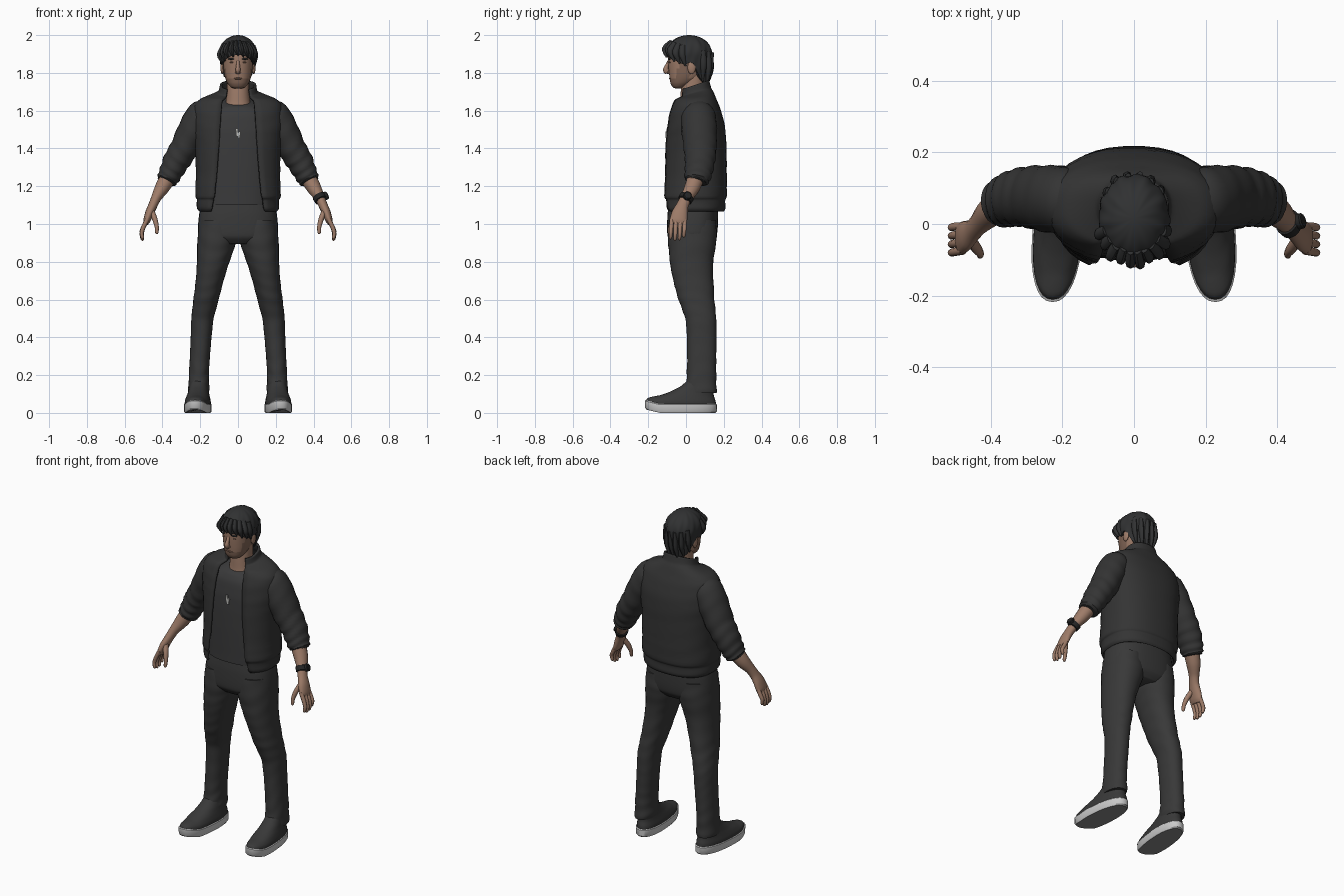
import bpy, bmesh, math
from mathutils import Vector, Matrix

if "Cube" in bpy.data.objects:
    bpy.data.objects.remove(bpy.data.objects["Cube"])

SEG = 32


def material(name, r, g, b):
    m = bpy.data.materials.new(name)
    m.diffuse_color = (r, g, b, 1)
    m.use_nodes = True
    m.node_tree.nodes["Principled BSDF"].inputs["Base Color"].default_value = m.diffuse_color
    return m


JACKET = material("charcoal_jacket", .034, .034, .034)
SHIRT = material("dark_grey_shirt", .042, .042, .043)
PANTS = material("dark_grey_pants", .040, .040, .040)
HAIR = material("black_hair", .030, .031, .032)
SKIN = material("skin", .34, .20, .14)
STUBBLE = material("stubble", .22, .13, .092)
SOLE = material("pale_sole", .60, .60, .60)
TREAD = material("grey_tread", .25, .25, .25)
BLACK = material("black_strap", .018, .018, .018)
SILVER = material("silver", .50, .50, .48)


def finish(bm, name, mats, mirror=False, rule=None, angle=50):
    bmesh.ops.remove_doubles(bm, verts=bm.verts, dist=.0002)
    bmesh.ops.recalc_face_normals(bm, faces=bm.faces)
    for f in bm.faces:
        f.smooth = True
        if rule:
            f.material_index = rule(f)
    me = bpy.data.meshes.new(name)
    bm.to_mesh(me)
    bm.free()
    for m in mats:
        me.materials.append(m)
    me.set_sharp_from_angle(angle=math.radians(angle))
    ob = bpy.data.objects.new(name, me)
    bpy.context.collection.objects.link(ob)
    if mirror:
        ob.modifiers.new("mirror", "MIRROR").use_mirror_merge = False
    return ob


def add_loft(bm, rings, closed=True, caps=True):
    """Joins a stack of equally long point rings with quads."""
    vs = [[bm.verts.new(p) for p in r] for r in rings]
    n = len(vs[0])
    for a, b in zip(vs, vs[1:]):
        for i in range(n if closed else n - 1):
            j = (i + 1) % n
            bm.faces.new((a[i], a[j], b[j], b[i]))
    if closed and caps:
        bm.faces.new(vs[0])
        bm.faces.new(vs[-1])


def loft(name, rings, mats, closed=True, caps=True, **kw):
    bm = bmesh.new()
    add_loft(bm, rings, closed, caps)
    return finish(bm, name, mats, **kw)


def blend(rows, k=4, tension=.38):
    """Fills in smooth in-between rows."""
    out = []
    for i in range(len(rows) - 1):
        p, q = rows[i], rows[i + 1]
        o, s = rows[max(i - 1, 0)], rows[min(i + 2, len(rows) - 1)]
        for step in range(k):
            t = step / k
            h = (2*t**3 - 3*t*t + 1, t**3 - 2*t*t + t, 3*t*t - 2*t**3, t**3 - t*t)
            out.append([h[0]*b + h[1]*tension*(c - a) + h[2]*c + h[3]*tension*(d - b)
                        for a, b, c, d in zip(o, p, q, s)])
    return out + [list(rows[-1])]


def spow(v, e):
    return math.copysign(abs(v) ** e, v)


def ring(z, cx, cy, rx, ry, n=2.2, gap=0, tilt=0, fold=0):
    """Level oval starting at the front; gap leaves the front open."""
    a0 = math.asin(min(1, (gap / rx)) ** (n / 2)) if gap else 0
    pts = []
    for i in range(SEG):
        a = a0 + (2*math.pi - 2*a0) * i / (SEG - 1 if gap else SEG)
        w = 1 + fold * math.sin(z*75 + 2.2*math.sin(a + z*9) + 1.5*math.cos(2*a))
        x = rx * w * spow(math.sin(a), 2/n)
        y = -ry * w * spow(math.cos(a), 2/n)
        pts.append(Vector((cx + x, cy + y, z + tilt*y)))
    return pts


def tube(path, seg=16, fold=0):
    """Rings across a path of x, y, z, thickness, breadth."""
    pos = [Vector(p[:3]) for p in path]
    rings = []
    for i, p in enumerate(path):
        t = (pos[min(i + 1, len(pos) - 1)] - pos[max(i - 1, 0)]).normalized()
        ref = Vector((0, 1, 0)) if abs(t.y) < .85 else Vector((1, 0, 0))
        v = (ref - t * t.dot(ref)).normalized()
        u = t.cross(v)
        r = []
        for j in range(seg):
            a = 2*math.pi*j/seg
            w = 1 + fold * (i / len(path)) * math.sin(i*1.45 + 1.6*math.sin(a + 1) + math.cos(2*a))
            r.append(pos[i] + u*math.cos(a)*p[3]*w + v*math.sin(a)*p[4]*w)
        rings.append(r)
    return rings


def ball(bm, loc, size):
    bmesh.ops.create_uvsphere(bm, u_segments=14, v_segments=8, radius=1,
                              matrix=Matrix.Translation(loc) @ Matrix.Diagonal((*size, 1)))


# Open jacket with stand-up collar: z, cy, rx, ry, gap, tilt
jacket = [(1.07, .04, .200, .155, .140, 0), (1.085, .04, .211, .163, .137, 0),
          (1.13, .04, .212, .163, .130, 0), (1.15, .04, .220, .170, .125, 0),
          (1.25, .045, .217, .166, .114, 0), (1.40, .047, .222, .161, .102, 0),
          (1.50, .050, .235, .153, .096, 0), (1.58, .049, .237, .137, .090, 0),
          (1.63, .048, .225, .120, .086, 0), (1.66, .048, .192, .106, .080, .05),
          (1.68, .050, .135, .090, .070, .18), (1.695, .050, .100, .078, .062, .30),
          (1.735, .046, .090, .072, .058, .35)]
ob = loft("jacket_body", [ring(z, 0, cy, rx, ry, 2.4, g, t, .006)
                          for z, cy, rx, ry, g, t in blend(jacket)], [JACKET], closed=False)
sol = ob.modifiers.new("thickness", "SOLIDIFY")
sol.thickness, sol.offset = .012, 0

# Shirt under the jacket
shirt = [(1.10, .035, .192, .138, 0), (1.25, .04, .196, .142, 0), (1.40, .042, .200, .140, 0),
         (1.50, .042, .205, .132, 0), (1.58, .042, .175, .116, 0),
         (1.625, .04, .120, .095, .1), (1.65, .04, .082, .078, .28)]
loft("shirt", [ring(z, 0, cy, rx, ry, 2.4, 0, t, .004) for z, cy, rx, ry, t in blend(shirt)], [SHIRT])

# Pushed-up sleeves
sleeve = [(.15, .058, 1.60, .055, .06), (.19, .065, 1.575, .083, .090), (.235, .070, 1.50, .082, .094),
          (.285, .075, 1.40, .075, .087), (.325, .074, 1.335, .071, .080), (.355, .066, 1.275, .062, .073),
          (.374, .058, 1.235, .056, .066), (.380, .055, 1.222, .046, .054)]
loft("sleeves", tube(blend(sleeve, 5), 24, .07), [JACKET], mirror=True)

# Trousers: hips, then mirrored legs (z, cx, cy, rx, ry)
hips = [(1.10, 0, .038, .196, .130), (1.05, 0, .036, .206, .134), (.98, 0, .034, .212, .134),
        (.93, 0, .032, .205, .128), (.895, 0, .032, .12, .10)]
loft("trouser_hips", [ring(*r, 2.5) for r in blend(hips)], [PANTS])
legs = [(1.02, .110, .034, .095, .125), (.93, .110, .033, .104, .130), (.86, .120, .031, .096, .122),
        (.78, .135, .030, .083, .113), (.68, .154, .042, .072, .104), (.60, .169, .055, .067, .095),
        (.50, .188, .078, .059, .082), (.40, .195, .083, .055, .078), (.28, .203, .083, .053, .077),
        (.20, .207, .082, .053, .078), (.13, .208, .080, .056, .082), (.105, .208, .080, .054, .080)]
loft("trouser_legs", [ring(*r, fold=.008 + .022*max(0, .3 - r[0])/.2 + .01*max(0, 1 - abs(r[0] - .58)/.1))
                      for r in blend(legs, 6)], [PANTS], mirror=True)


# Shoes: outline sheared so that the toes point slightly outwards
def shoe_ring(z, cy, rx, ry):
    pts = ring(z, .213, cy, rx, ry, 2.3)
    for p in pts:
        p.x -= .075 * (p.y + .025)
        p.z += .25 * max(0, -.14 - p.y)
    return pts


sole = [(0, -.027, .066, .182), (.008, -.027, .071, .190), (.044, -.027, .071, .191), (.049, -.027, .066, .186)]
loft("shoe_soles", [shoe_ring(*r) for r in sole], [SOLE, TREAD], mirror=True,
     rule=lambda f: int(f.normal.z < -.6 and f.calc_center_median().z < .03), angle=40)
upper = [(.045, -.027, .067, .186), (.065, -.022, .066, .178), (.088, -.002, .060, .150),
         (.110, .028, .054, .118), (.14, .058, .049, .088), (.17, .075, .045, .070)]
loft("shoe_uppers", [shoe_ring(*r) for r in blend(upper)], [PANTS], mirror=True)

# Forearm and palm in one tube, then fingers and thumb
bm = bmesh.new()
arm = [(.345, .068, 1.29, .046, .048), (.40, .034, 1.195, .039, .042), (.432, .002, 1.14, .027, .032),
       (.450, -.018, 1.10, .024, .032), (.468, -.032, 1.06, .023, .042), (.482, -.040, 1.02, .019, .046),
       (.488, -.043, 1.00, .012, .040)]
add_loft(bm, tube(blend(arm)))
for i in range(4):
    y, drop = -.078 + i*.0235, (.008, 0, .003, .018)[i]
    add_loft(bm, tube(blend([(.478, y*.95, 1.03, .012, .012), (.500, y, .985, .0115, .0115),
                             (.510, y - .002, .945 + drop, .0105, .0105),
                             (.506, y - .004, .92 + drop, .009, .009),
                             (.503, y - .004, .912 + drop, .004, .004)]), 10))
add_loft(bm, tube(blend([(.458, -.042, 1.07, .015, .018), (.440, -.068, 1.025, .014, .016),
                         (.430, -.082, .985, .011, .012), (.430, -.088, .955, .009, .009),
                         (.431, -.089, .947, .004, .004)]), 10))
finish(bm, "arms_and_hands", [SKIN], mirror=True)

# Wristwatch
axis = Vector((.032, -.032, -.055)).normalized()
c = Vector((.434, 0, 1.136))
strap = [(*(c + axis*d), r, r + .004) for d, r in
         ((-.016, .027), (-.013, .035), (.013, .034), (.016, .026))]
loft("watch_strap", tube(strap, 20), [BLACK])
out = (Vector((1, 0, 0)) - axis*axis.x).normalized()
case = [(*(c + out*d), r, r) for d, r in ((.024, .022), (.040, .022), (.044, .018))]
loft("watch_case", tube(case, 16), [BLACK], angle=35)

# Neck and head (z, cx, cy, rx, ry)
neck = [(1.57, 0, .035, .085, .075), (1.64, 0, .035, .066, .066), (1.70, 0, .034, .060, .062),
        (1.80, 0, .042, .060, .062)]
loft("neck", [ring(*r) for r in blend(neck)], [SKIN])
head = [(1.718, 0, -.040, .022, .018), (1.726, 0, -.036, .040, .036), (1.745, 0, -.022, .056, .060),
        (1.77, 0, -.006, .067, .080), (1.80, 0, .004, .074, .094), (1.85, 0, .010, .079, .105),
        (1.90, 0, .012, .081, .107), (1.95, 0, .012, .066, .088), (1.975, 0, .012, .03, .04)]


def beard(f):
    p = f.calc_center_median()
    return int(p.y < .02 and p.z < 1.772 + 4*max(0, abs(p.x) - .055))


loft("head", [ring(*r) for r in blend(head)], [SKIN, STUBBLE], rule=beard)
nose = [(0, -.088, 1.868, .007, .007), (0, -.101, 1.838, .010, .010), (0, -.107, 1.818, .013, .015),
        (0, -.099, 1.805, .011, .016), (0, -.086, 1.799, .006, .010)]
loft("nose", tube(blend(nose), 12), [SKIN])

# Ears, eyebrows, eyes and mouth
for name, loc, size, mat in (("ear", (.083, .030, 1.828), (.010, .022, .035), SKIN),
                             ("eyebrow", (.034, -.087, 1.874), (.021, .008, .005), HAIR),
                             ("eye", (.032, -.086, 1.856), (.014, .006, .004), STUBBLE)):
    bm = bmesh.new()
    ball(bm, loc, size)
    finish(bm, name + "s", [mat], mirror=True)
bm = bmesh.new()
ball(bm, (0, -.084, 1.770), (.024, .006, .005))
finish(bm, "mouth", [STUBBLE])


# Hair cap whose hem runs from the fringe, over the ears, to the nape
def hair_point(a, t, shrink=1):
    f = (1 + math.cos(a)) / 2
    side = min(a, 2*math.pi - a)
    hem = 1.735 + .18*f - .02*f*f + .045*math.exp(-((side - 1.72)/.28)**2)
    z = hem + (2.0 - hem) * math.sin(t*math.pi/2)
    s = math.sqrt(max(0, 1 - ((z - 1.9)/.1)**2)) if z > 1.9 else 1 - .22*(1.9 - z)/.165
    s *= shrink * (1 + .025*math.sin(9*a + 30*z) + .018*math.sin(16*a - 45*z))
    return Vector((.099*s*math.sin(a), .016 - .123*s*math.cos(a), z))


angles = [2*math.pi*i/64 for i in range(64)]
rings = [[hair_point(a, 0, .80) for a in angles]]
rings += [[hair_point(a, k/18) for a in angles] for k in range(19)]
loft("hair_cap", rings, [HAIR], caps=False)

# Loose locks around the fringe and nape
bm = bmesh.new()
for i in range(16):
    a = -1.25 + 2.5*i/9 if i < 10 else math.pi - .9 + 1.8*(i - 10)/5
    a %= 2*math.pi
    root, tip = hair_point(a, .45, .95), hair_point(a + .16, 0, 1.0)
    mid = hair_point(a + .03, .2, 1.03 + .03*(i % 3))
    tip.z -= .004 + .006*(i % 2)
    add_loft(bm, tube(blend([(*root, .010, .016), (*mid, .013, .017), (*tip, .003, .004)]), 8))
finish(bm, "hair_locks", [HAIR])

# Small pendant plates on the chest
bm = bmesh.new()
for x, z, h in ((-.005, 1.485, .042), (.006, 1.472, .034)):
    bmesh.ops.create_cube(bm, size=1, matrix=Matrix.Translation((x, -.101 - x*.3, z)) @
                          Matrix.Rotation(x*20, 4, 'Y') @ Matrix.Diagonal((.012, .009, h, 1)))
finish(bm, "pendant", [SILVER], angle=30)
